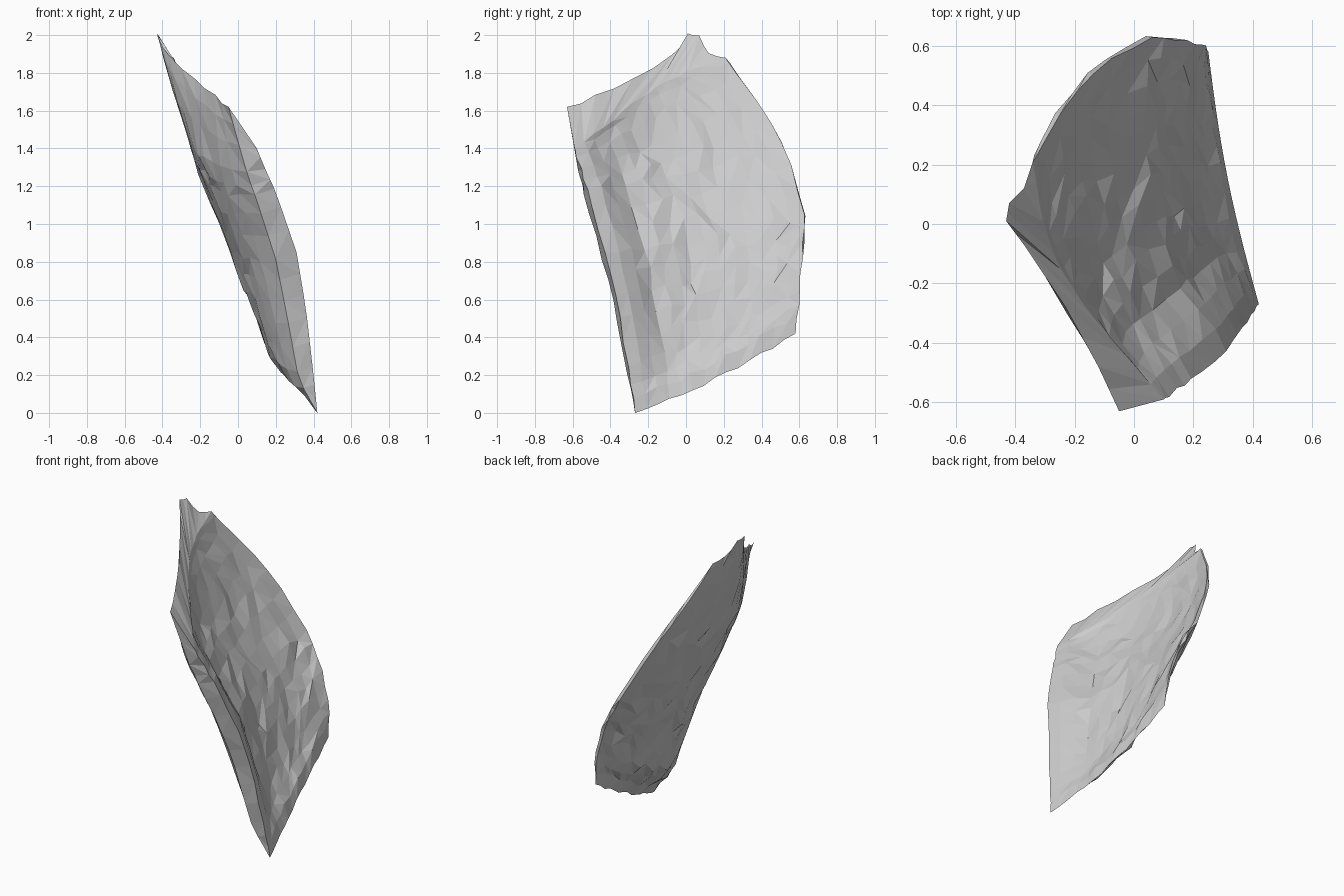
import bpy, bmesh, math, random
from mathutils import Vector

if "Cube" in bpy.data.objects:
    bpy.data.objects.remove(bpy.data.objects["Cube"])

random.seed(4)

# Thick front rim and thin rear rim of the slab, from bottom to top
FRONT_RIM = [(.42, -.27, 0), (.40, -.30, .2), (.36, -.36, .55), (.31, -.43, .85),
             (.20, -.52, 1.17), (.14, -.56, 1.3), (.10, -.59, 1.4)]
REAR_RIM = [(.25, .58, .42), (.24, .60, .62), (.17, .62, .85), (.06, .63, 1.05),
            (-.12, .53, 1.4), (-.26, .36, 1.68), (-.34, .21, 1.88)]
# Inner line of the top ledge, and the broken top edge behind it
LEDGE = [(.10, -.59, 1.4), (-.02, -.45, 1.5), (-.15, -.3, 1.62), (-.26, -.13, 1.75),
         (-.31, .02, 1.81), (-.34, .21, 1.88)]
TOP_EDGE = [(-.05, -.63, 1.62), (-.12, -.48, 1.68), (-.23, -.28, 1.77), (-.37, -.07, 1.89),
            (-.43, .01, 2.01), (-.42, .07, 1.99), (-.37, .12, 1.9), (-.34, .21, 1.88)]
# Depth across the slab: (share of width, offset along the slab normal)
FACE = [(0, 0), (.05, -.005), (.22, -.11), (.42, -.13), (.72, -.1), (.93, -.03), (1, 0)]
BACK = [(0, -.11), (.07, -.17), (.15, -.215), (.3, -.245), (.45, -.24), (.65, -.2),
        (.85, -.11), (1, -.02)]
FACE_TAPER = [0, .75, 1, 1, 1, .9, .8]
BACK_TAPER = [0, .75, .97, 1.06, 1, .9, .8]
NORMAL = Vector((.95, .1, .3))
LEVELS, COLS = 16, 14


def sample(values, t):
    """Value at share t of an evenly spaced list."""
    p = t * (len(values) - 1)
    i = min(int(p), len(values) - 2)
    return values[i] + (values[i + 1] - values[i]) * (p - i)


def depth(profile, s):
    for (a, da), (b, db) in zip(profile, profile[1:]):
        if s <= b + 1e-6:
            return da + (db - da) * (s - a) / (b - a)
    return profile[-1][1]


front, rear, ledge, top = ([Vector(p) for p in line]
                           for line in (FRONT_RIM, REAR_RIM, LEDGE, TOP_EDGE))

stone = bpy.data.materials.new("stone grey")
stone.diffuse_color = (.6, .6, .6, 1)
stone.use_nodes = True
stone.node_tree.nodes["Principled BSDF"].inputs["Base Color"].default_value = stone.diffuse_color

bm = bmesh.new()
grids = ([], [])
for i in range(LEVELS + 1):
    t = i / LEVELS
    blend = max(0, (t - .8) / .2)
    rows = ([], [])
    for j in range(COLS + 1):
        s = j / COLS
        chord = sample(front, t).lerp(sample(rear, t), s)
        if i == 0:
            chord -= Vector((.02, 0, .03)) * math.sin(math.pi * s)
        # chips shared by both sides keep the thin slab from crossing itself,
        # and are weaker near the front rim and the ledge
        rough = min(1, .25 + s * 2) * (1 - .7 * blend)
        chip = Vector((0, random.uniform(-.015, .015), random.uniform(-.025, .025))) * rough
        for side, (profile, taper, end) in enumerate(((FACE, FACE_TAPER, ledge),
                                                      (BACK, BACK_TAPER, top))):
            p = chord + NORMAL * depth(profile, s) * sample(taper, t)
            p = p.lerp(sample(end, s), blend)
            if 0 < i < LEVELS and 0 < j < COLS:
                p += chip + NORMAL * random.uniform(-.005, .005) * rough
            elif i == LEVELS and 0 < j < COLS:
                p.z += random.uniform(-.014, .01)
            elif i == 0 and 0 < j < COLS:
                p.z += chip.z * .4
            elif 0 < i < LEVELS:
                p.y += random.uniform(-.006, .006)
            rows[side].append(bm.verts.new(p))
    for side in (0, 1):
        grids[side].append(rows[side])


def quad(a, b, c, d):
    """Two flat triangles with a random diagonal."""
    if random.random() < .5:
        a, b, c, d = b, c, d, a
    bm.faces.new((a, b, c))
    bm.faces.new((a, c, d))


# Broad face and back
face, back = grids
for i in range(LEVELS):
    for j in range(COLS):
        quad(face[i][j], face[i][j + 1], face[i + 1][j + 1], face[i + 1][j])
        quad(back[i][j], back[i + 1][j], back[i + 1][j + 1], back[i][j + 1])
    # Front side and rear edge
    quad(face[i][0], face[i + 1][0], back[i + 1][0], back[i][0])
    quad(face[i][-1], back[i][-1], back[i + 1][-1], face[i + 1][-1])
# Broken top ledge and thin bottom edge
for j in range(COLS):
    quad(face[-1][j], face[-1][j + 1], back[-1][j + 1], back[-1][j])
    quad(face[0][j], back[0][j], back[0][j + 1], face[0][j + 1])

bmesh.ops.remove_doubles(bm, verts=bm.verts, dist=.002)
bmesh.ops.recalc_face_normals(bm, faces=bm.faces)
mesh = bpy.data.meshes.new("stone_shard")
bm.to_mesh(mesh)
bm.free()
mesh.materials.append(stone)
bpy.context.collection.objects.link(bpy.data.objects.new("stone_shard", mesh))
